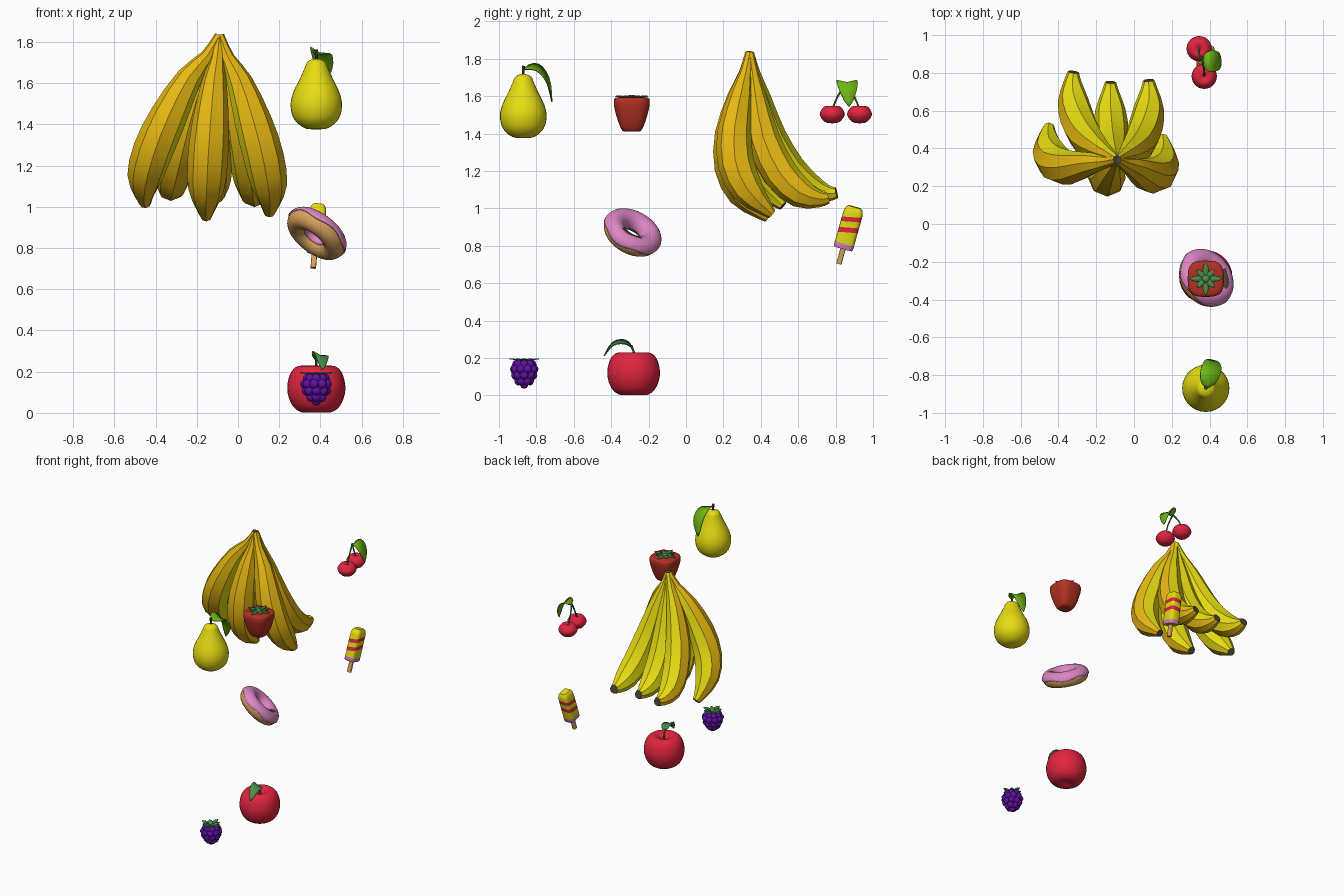
import bpy, bmesh, math
from mathutils import Vector, Matrix

if "Cube" in bpy.data.objects:
    bpy.data.objects.remove(bpy.data.objects["Cube"])

def mat(name, r, g, b):
    m = bpy.data.materials.new(name)
    m.diffuse_color = (r, g, b, 1)
    m.use_nodes = True
    m.node_tree.nodes["Principled BSDF"].inputs["Base Color"].default_value = m.diffuse_color
    return m

YELLOW = mat("yellow", .80, .72, .006)
AMBER = mat("amber", .80, .48, .006)
RED = mat("red", .76, .018, .05)
BERRY = mat("berry_red", .46, .03, .017)
LIME = mat("bright_green", .156, .47, .007)
GREEN = mat("dull_green", .07, .27, .07)
PURPLE = mat("purple", .114, .005, .36)
PINK = mat("pink", .72, .24, .55)
TAN = mat("tan", .69, .36, .11)
DARK = mat("dark_brown", .07, .055, .045)

def loft(name, rings, mats, rule=None, closed=True, caps=True, capmat=0, solid=0, M=None):
    """Skin a list of point rings; rule(ring, side) picks the material slot."""
    bm = bmesh.new()
    vs = [[bm.verts.new(p) for p in ring] for ring in rings]
    n = len(rings[0])
    for i in range(len(vs) - 1):
        for j in range(n if closed else n - 1):
            k = (j + 1) % n
            f = bm.faces.new((vs[i][j], vs[i][k], vs[i + 1][k], vs[i + 1][j]))
            f.material_index = rule(i, j) if rule else 0
    if caps:
        for ring in (vs[0], vs[-1]):
            bm.faces.new(ring).material_index = capmat
    bmesh.ops.recalc_face_normals(bm, faces=bm.faces)
    me = bpy.data.meshes.new(name)
    bm.to_mesh(me)
    bm.free()
    for m in mats:
        me.materials.append(m)
    o = bpy.data.objects.new(name, me)
    bpy.context.collection.objects.link(o)
    if M:
        o.matrix_world = M
    if solid:
        s = o.modifiers.new("thickness", 'SOLIDIFY')
        s.thickness = solid
    return o

def spline(pts, sub):
    """Catmull-Rom resampling of tuples of any length."""
    P = [Vector(p) for p in pts]
    P = [2 * P[0] - P[1]] + P + [2 * P[-1] - P[-2]]
    out = []
    for i in range(1, len(P) - 2):
        a, b, c, d = P[i - 1:i + 3]
        for s in range(sub):
            t = s / sub
            out.append(.5 * (2 * b + (c - a) * t + (2 * a - 5 * b + 4 * c - d) * t * t
                             + (3 * b - a - 3 * c + d) * t ** 3))
    return out + [P[-2]]

def lathe(name, prof, loc, m, n=28, sub=3, power=1.0):
    def co(v):
        return math.copysign(abs(v) ** power, v)
    rings = [[(loc[0] + p[0] * co(math.cos(math.tau * j / n)),
               loc[1] + p[0] * co(math.sin(math.tau * j / n)), loc[2] + p[1])
              for j in range(n)] for p in spline(prof, sub)]
    return loft(name, rings, [m])

def sweep(name, path, mats, n=8, sub=2, rule=None, capmat=0):
    """Tube along (x, y, z, radius) points; ring angle 0 is the inner side."""
    P = spline(path, sub)
    C = [Vector(p[:3]) for p in P]
    rings = []
    for i, c in enumerate(C):
        t = (C[min(i + 1, len(C) - 1)] - C[max(i - 1, 0)]).normalized()
        side = (Vector((1, 0, 0)) - t * t.x).normalized()
        inner = side.cross(t)
        r = P[i][3]
        rings.append([c + r * (inner * math.cos(math.tau * j / n) + side * math.sin(math.tau * j / n))
                      for j in range(n)])
    return loft(name, rings, mats, rule, capmat=capmat)

def leaf(name, path, width, side, m, fold=.25, sub=3):
    """Folded leaf blade along a path, wide in the middle."""
    C = spline(path, sub)
    side = Vector(side).normalized()
    rows = []
    for i, c in enumerate(C):
        u = i / (len(C) - 1)
        w = width * (max(math.sin(math.pi * u ** .8), 0) ** .7 + .03)
        t = (C[min(i + 1, len(C) - 1)] - C[max(i - 1, 0)]).normalized()
        up = side.cross(t)
        if up.z < 0:
            up = -up
        rows.append([c - side * w + up * w * fold, c, c + side * w + up * w * fold])
    return loft(name, rows, [m], closed=False, caps=False, solid=.005)

# --- bunch of bananas: two rows sharing a stem ---
FRONT = [(.34, 1.83, .024), (.315, 1.72, .034), (.285, 1.6, .062), (.245, 1.4, .09),
         (.25, 1.22, .098), (.31, 1.08, .086), (.40, .985, .045), (.44, .95, .027)]
BACK = [(.34, 1.83, .024), (.36, 1.72, .034), (.385, 1.58, .062), (.435, 1.37, .088),
        (.53, 1.19, .093), (.64, 1.09, .08), (.74, 1.06, .045), (.785, 1.065, .03)]
XF = [0, .16, .4, .67, .88, .99, 1, .98]

def banana(name, prof, tipx, dy, dz, turn):
    path = [(-.09 + (tipx + .09) * f, y + dy * f, z + dz * f, r) for (y, z, r), f in zip(prof, XF)]
    sweep(name, path, [AMBER, YELLOW, DARK], capmat=2,
          rule=lambda i, j: int(math.cos(math.tau * (j + .5) / 8 - math.radians(turn)) > .3))

banana("banana_front_left", FRONT, -.455, .08, .065, 40)
banana("banana_front_middle", FRONT, -.155, 0, 0, 0)
banana("banana_front_right", FRONT, .155, .02, .02, -40)
banana("banana_back_left", BACK, -.325, .02, .02, 40)
banana("banana_back_middle", BACK, -.125, -.035, 0, 0)
banana("banana_back_right", BACK, .08, -.025, -.01, -40)

# --- pear ---
lathe("pear", [(.012, 0), (.06, .008), (.108, .05), (.125, .115), (.112, .18), (.078, .25),
               (.056, .3), (.042, .33), (.012, .343)], (.38, -.87, 1.375), YELLOW)
sweep("pear_stem", [(.38, -.87, 1.70, .008), (.38, -.87, 1.73, .007), (.378, -.868, 1.762, .009)], [DARK])
leaf("pear_leaf", [(.385, -.87, 1.745), (.40, -.80, 1.745), (.41, -.745, 1.68), (.40, -.715, 1.57)],
     .055, (1, -.1, -.35), LIME)

# --- strawberry with leafy cap ---
lathe("strawberry", [(.02, 0), (.05, .006), (.073, .055), (.091, .12), (.096, .16), (.085, .182),
                     (.03, .186)], (.38, -.29, 1.41), BERRY, 32, 3, .65)
def cap(name, c, lengths, width, dz):
    for k in range(8):
        a = math.tau * k / 8
        d, L = Vector((math.cos(a), math.sin(a), 0)), lengths[k % 2]
        c2 = Vector(c)
        leaf(f"{name}_{k}", [c2, c2 + d * L * .55 + Vector((0, 0, dz * .7)), c2 + d * L + Vector((0, 0, dz))],
             width, (-d.y, d.x, 0), GREEN, .1, 2)
cap("strawberry_leaf", (.38, -.29, 1.598), (.09, .065), .014, .004)
sweep("strawberry_stem", [(.38, -.29, 1.59, .022), (.38, -.29, 1.6, .02), (.38, -.29, 1.607, .012)], [GREEN])

# --- tilted doughnut with icing ---
n = Vector((.56, .4, .72)).normalized()
u = (Vector((1, 0, 0)) - n * n.x).normalized()
v = n.cross(u)
M = Matrix.Translation((.38, -.288, .868)) @ Matrix((u, v, n)).transposed().to_4x4()
S = 40
def torus_pt(th, ph, r):
    q = .108 + r * math.cos(ph)
    return (q * math.cos(th), q * math.sin(th), r * math.sin(ph))
loft("doughnut", [[torus_pt(math.tau * j / S, math.tau * i / 20, .052) for j in range(S)] for i in range(21)],
     [TAN], caps=False, M=M)
def icing_ring(i):
    ring = []
    for j in range(S):
        th = math.tau * j / S
        lo = .08 + .14 * math.sin(5 * th)
        ring.append(torus_pt(th, lo + (math.pi + .35 - lo) * i / 14, .058))
    return ring
loft("doughnut_icing", [icing_ring(i) for i in range(15)], [PINK, DARK], caps=False, solid=.007, M=M,
     rule=lambda i, j: int(6 <= i <= 8 and (j < 4 or j >= S - 4)))

# --- ice lolly: slanted colour bands on a rounded bar ---
def bar_ring(z, s, slant):
    ring = []
    for j in range(24):
        a = math.tau * j / 24
        c, d = math.cos(a), math.sin(a)
        x = .041 * s * math.copysign(abs(c) ** .5, c)
        y = .053 * s * math.copysign(abs(d) ** .5, d)
        ring.append((x, y, z + slant * (y + x)))
    return ring
ax = Vector((.08, .27, .96)).normalized()
sx = (Vector((1, 0, 0)) - ax * ax.x).normalized()
ML = Matrix.Translation((.372, .84, .785)) @ Matrix((sx, ax.cross(sx), ax)).transposed().to_4x4()
bands = [(0, .93, 0), (.006, 1, 0), (.03, 1, 0), (.085, 1, .2), (.112, 1, .2), (.145, 1, .2),
         (.17, 1, .2), (.2, .98, .05), (.22, .88, 0), (.232, .65, 0)]
loft("ice_lolly", [bar_ring(*b) for b in bands], [YELLOW, PINK, RED], M=ML,
     rule=lambda i, j: (1, 1, 0, 2, 0, 2, 0, 0, 0)[i])
loft("ice_lolly_stick", [[(p[0] * .33, p[1] * .27, z) for p in bar_ring(0, 1, 0)] for z in (-.085, .01)],
     [TAN], M=ML)

# --- apple ---
lathe("apple", [(.015, .015), (.065, .001), (.112, .03), (.138, .09), (.139, .145), (.121, .2),
                (.088, .228), (.05, .22), (.01, .19)], (.38, -.28, 0), RED)
sweep("apple_stem", [(.38, -.28, .19, .007), (.38, -.28, .235, .006), (.38, -.295, .268, .007)], [GREEN])
leaf("apple_leaf", [(.38, -.285, .255), (.395, -.33, .28), (.405, -.39, .27), (.41, -.44, .212)],
     .038, (1, 0, -.3), GREEN)

# --- blackberry: rings of small drupelets ---
sphere = [(.004, -.024), (.016, -.018), (.024, 0), (.016, .018), (.004, .024)]
for k, (r, z, cnt) in enumerate([(0, .06, 1), (.03, .078, 6), (.047, .108, 8), (.054, .14, 9), (.042, .165, 8)]):
    for j in range(cnt):
        a = math.tau * (j + .5 * (k % 2)) / cnt
        lathe(f"drupelet_{k}_{j}", sphere, (.38 + r * math.cos(a), -.865 + r * math.sin(a), z), PURPLE, 10, 2)
lathe("blackberry_core", [(.01, .065), (.035, .09), (.048, .14), (.03, .178), (.005, .18)],
      (.38, -.865, 0), PURPLE, 12, 2)
cap("blackberry_leaf", (.38, -.865, .18), (.078, .06), .016, .018)

# --- pair of cherries ---
for name, x, y in (("near", .372, .782), ("far", .345, .928)):
    lathe(f"cherry_{name}", [(.006, -.048), (.04, -.04), (.067, 0), (.045, .04), (.02, .042), (.005, .034)],
          (x, y, 1.503), RED, 24)
    sweep(f"cherry_stem_{name}", [(x, y, 1.53, .005), (x, y + (.855 - y) * .4, 1.6, .005),
                                  (.365, .855, 1.665, .006)], [GREEN])
leaf("cherry_leaf", [(.365, .855, 1.66), (.40, .86, 1.675), (.44, .865, 1.63), (.462, .872, 1.545)],
     .054, (-.1, 1, 0), LIME)

# smooth shading, keeping real edges
obs = [o for o in bpy.context.scene.objects if o.type == 'MESH']
for o in obs:
    o.select_set(True)
bpy.context.view_layer.objects.active = obs[0]
bpy.ops.object.shade_smooth_by_angle(angle=math.radians(40))
